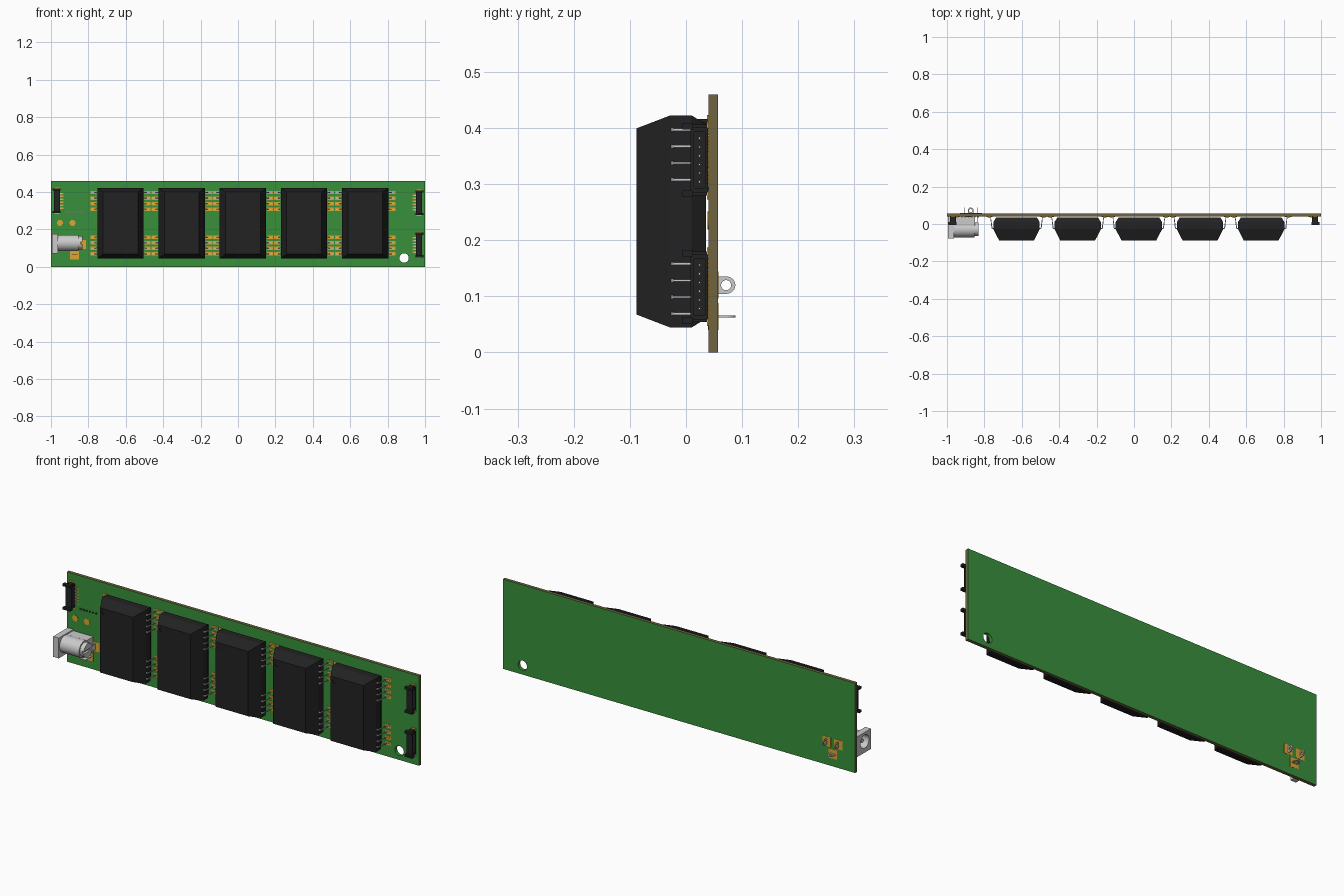
import bpy, bmesh, math
from mathutils import Matrix, Vector

if "Cube" in bpy.data.objects:
    bpy.data.objects.remove(bpy.data.objects["Cube"])


def mat(name, rgb):
    m = bpy.data.materials.new(name)
    m.diffuse_color = (*rgb, 1)
    m.use_nodes = True
    m.node_tree.nodes["Principled BSDF"].inputs["Base Color"].default_value = m.diffuse_color
    return m


GREEN = mat("solder_mask", (0.04, 0.28, 0.045))
EDGE = mat("board_core", (0.16, 0.125, 0.05))
BLACK = mat("black_plastic", (0.016, 0.016, 0.016))
GOLD = mat("gold_pad", (0.72, 0.38, 0.03))
BACK, FRONT = 0.057, 0.04   # y of the board faces


def loft(bm, rings):
    vs = [[bm.verts.new(p) for p in r] for r in rings]
    n = len(vs[0])
    for a, b in zip(vs, vs[1:]):
        for i in range(n):
            bm.faces.new((a[i], a[(i + 1) % n], b[(i + 1) % n], b[i]))
    bm.faces.new(vs[0])
    bm.faces.new(vs[-1][::-1])


def rect(x0, x1, z0, z1, y):
    return [(x0, y, z0), (x1, y, z0), (x1, y, z1), (x0, y, z1)]


def box(bm, x0, x1, y0, y1, z0, z1):
    loft(bm, [rect(x0, x1, z0, z1, y0), rect(x0, x1, z0, z1, y1)])


def cyl(bm, centre, r, depth, axis, seg=32):
    rot = Vector((0, 0, 1)).rotation_difference(Vector(axis)).to_matrix().to_4x4()
    bmesh.ops.create_cone(bm, cap_ends=True, segments=seg, radius1=r, radius2=r,
                          depth=depth, matrix=Matrix.Translation(centre) @ rot)


def finish(name, bm, m=None, smooth=False):
    bmesh.ops.recalc_face_normals(bm, faces=bm.faces)
    me = bpy.data.meshes.new(name)
    bm.to_mesh(me)
    bm.free()
    ob = bpy.data.objects.new(name, me)
    bpy.context.collection.objects.link(ob)
    if m:
        me.materials.append(m)
    if smooth:
        for p in me.polygons:
            p.use_smooth = len(p.vertices) == 4
        me.set_sharp_from_angle(angle=math.radians(35))
    return ob


def cut(ob, bm):
    """Subtract bm from ob and bake the result."""
    c = finish("cutter", bm)
    c.hide_render = True
    md = ob.modifiers.new("cut", 'BOOLEAN')
    md.object, md.solver = c, 'EXACT'
    dg = bpy.context.evaluated_depsgraph_get()
    me = bpy.data.meshes.new_from_object(ob.evaluated_get(dg))
    ob.modifiers.clear()
    ob.data = me
    bpy.data.objects.remove(c)


# circuit board: green faces, bare edges, one mounting hole
bm = bmesh.new()
box(bm, -1, 1, FRONT, BACK, 0, 0.46)
board = finish("circuit_board", bm, GREEN)
board.data.materials.append(EDGE)
for p in board.data.polygons:
    p.material_index = 0 if abs(p.normal.y) > 0.5 else 1
bm = bmesh.new()
cyl(bm, (0.888, 0.05, 0.047), 0.025, 0.1, (0, 1, 0))
cut(board, bm)

# chip body, centred on x = 0, with pin-one dimple
bm = bmesh.new()
loft(bm, [rect(-w, w, 0.2335 - h, 0.2335 + h, y) for w, h, y in
          ((0.093, 0.166, -0.088), (0.124, 0.189, -0.028),
           (0.124, 0.189, 0.01), (0.108, 0.173, 0.036))])
chip = finish("chip_body_1", bm, BLACK)
bm = bmesh.new()
cyl(bm, (-0.07, -0.088, 0.38), 0.012, 0.004, (0, 1, 0), 24)
cut(chip, bm)

# gull-wing leads and their pads, four high and four low on each side
LEAD_Z = [b + i * 0.0297 for b in (0.069, 0.308) for i in range(4)]
SHOULDER = [(0.115, -0.027), (0.130, -0.027), (0.134, -0.023), (0.130, -0.021), (0.115, -0.021)]
LEG = [(0.130, -0.027), (0.134, -0.023), (0.140, 0.032), (0.155, 0.034),
       (0.155, 0.038), (0.137, 0.037), (0.129, -0.021)]
bl, bp = bmesh.new(), bmesh.new()
for s in (-1, 1):
    for z in LEAD_Z:
        for prof, w in ((SHOULDER, 0.0035), (LEG, 0.002)):
            loft(bl, [[(s * x, y, z + d) for x, y in prof] for d in (-w, w)])
        box(bp, s * 0.128, s * 0.161, FRONT - 0.002, FRONT + 0.001, z - 0.009, z + 0.009)
leads = finish("chip_leads_1", bl)
pads = finish("chip_pads_1", bp, GOLD)
for i in range(5):
    for ob in (chip, leads, pads):
        o = ob
        if i:
            o = ob.copy()
            o.name = ob.name[:-1] + str(i + 1)
            bpy.context.collection.objects.link(o)
        o.location.x = -0.628 + 0.327 * i


# edge connectors opening outward
def connector(name, s, zc):
    H = 0.058
    bm, pins, gold = bmesh.new(), bmesh.new(), bmesh.new()

    def b(t, x0, x1, y0, y1, z0, z1):
        box(t, s * x0, s * x1, y0, y1, zc + z0, zc + z1)
    b(bm, 0.952, 0.984, 0.008, 0.014, -H, H)        # roof
    b(bm, 0.952, 0.984, 0.034, 0.039, -H, H)        # floor
    b(bm, 0.952, 0.960, 0.014, 0.034, -H, H)        # rear wall
    for k in (-1, 1):
        b(bm, 0.952, 0.984, 0.014, 0.034, k * 0.050, k * H)     # end wall
        b(bm, 0.948, 0.992, -0.006, 0.012, k * 0.054, k * 0.066)  # wing
        b(bm, 0.955, 0.980, 0.0, 0.039, k * 0.058, k * 0.063)
        b(gold, 0.955, 0.982, 0.037, 0.041, k * 0.056, k * 0.070)
    for i in range(6):
        z = (i - 2.5) * 0.0155
        b(pins, 0.955, 0.980, 0.022, 0.026, z - 0.002, z + 0.002)
        b(pins, 0.940, 0.955, 0.034, 0.039, z - 0.002, z + 0.002)
        b(gold, 0.932, 0.952, 0.038, 0.041, z - 0.004, z + 0.004)
    finish(name + "_housing", bm, BLACK)
    finish(name + "_pins", pins)
    finish(name + "_pads", gold, GOLD)


connector("connector_right_upper", 1, 0.343)
connector("connector_right_lower", 1, 0.117)
connector("connector_left", -1, 0.353)

# power jack: head block, base and barrel with a bored socket
JY, JZ = -0.028, 0.128
bm = bmesh.new()
box(bm, -0.995, -0.963, -0.078, FRONT, 0.071, 0.175)
head = finish("jack_head", bm)
bm = bmesh.new()
cyl(bm, (-0.98, JY, JZ), 0.034, 0.1, (1, 0, 0))
cut(head, bm)
bm = bmesh.new()
box(bm, -0.963, -0.85, -0.012, FRONT, 0.088, 0.168)
base = finish("jack_base", bm)
bm = bmesh.new()
cyl(bm, (-0.908, JY, JZ), 0.043, 0.11, (1, 0, 0))
barrel = finish("jack_barrel", bm, smooth=True)
for ob in (base, barrel):
    bm = bmesh.new()
    cyl(bm, (-0.93, JY, JZ), 0.034, 0.12, (1, 0, 0))
    cut(ob, bm)
bm = bmesh.new()
cyl(bm, (-0.925, JY, JZ), 0.01, 0.115, (1, 0, 0), 20)
finish("jack_centre_pin", bm, smooth=True)
bm = bmesh.new()
cyl(bm, (-0.843, JY, JZ), 0.036, 0.024, (1, 0, 0))
cap = finish("jack_end_disc", bm, smooth=True)
bm = bmesh.new()
box(bm, -0.842, -0.8, -0.1, 0.1, JZ - 0.006, JZ + 0.006)
cut(cap, bm)


# jack solder lugs: ringed tabs through the board, with pads on both faces
def lug(name, x, z, axis):
    bm, across = bmesh.new(), Vector((0, 0, 1)) if axis[0] else Vector((1, 0, 0))
    c, n = Vector((x, 0, z)), Vector(axis) * 0.002
    prof = [(-0.0155, -0.012), (0.0155, -0.012)]
    prof += [(0.0155 * math.cos(a), 0.0715 + 0.0165 * math.sin(a))
             for a in (math.pi * k / 12 for k in range(13))]
    loft(bm, [[c + across * u + Vector((0, y, 0)) + n * k for u, y in prof] for k in (-1, 1)])
    ob = finish(name, bm)
    bm = bmesh.new()
    cyl(bm, (x, 0.0715, z), 0.009, 0.02, axis, 20)
    cut(ob, bm)
    bm = bmesh.new()
    for y in (FRONT - 0.001, BACK - 0.001):
        box(bm, x - 0.024, x + 0.024, y, y + 0.002, z - 0.024, z + 0.024)
    finish(name + "_pad", bm, GOLD)


lug("jack_lug_rear", -0.838, 0.12, (1, 0, 0))
lug("jack_lug_front", -0.905, 0.12, (1, 0, 0))
lug("jack_lug_side", -0.873, 0.064, (0, 0, 1))

# round test pads and a row of tiny parts at the left end
bm = bmesh.new()
for x in (-0.952, -0.885):
    cyl(bm, (x, FRONT, 0.235), 0.016, 0.003, (0, 1, 0), 24)
finish("test_pads", bm, GOLD)
bm, ends = bmesh.new(), bmesh.new()
for i in range(6):
    x = -0.92 + i * 0.0175
    box(bm, x - 0.003, x + 0.003, 0.034, FRONT, 0.290, 0.296)
    for z in (0.288, 0.296):
        box(ends, x - 0.003, x + 0.003, 0.0345, FRONT, z, z + 0.002)
finish("tiny_resistors", bm, BLACK)
finish("tiny_resistor_ends", ends)
